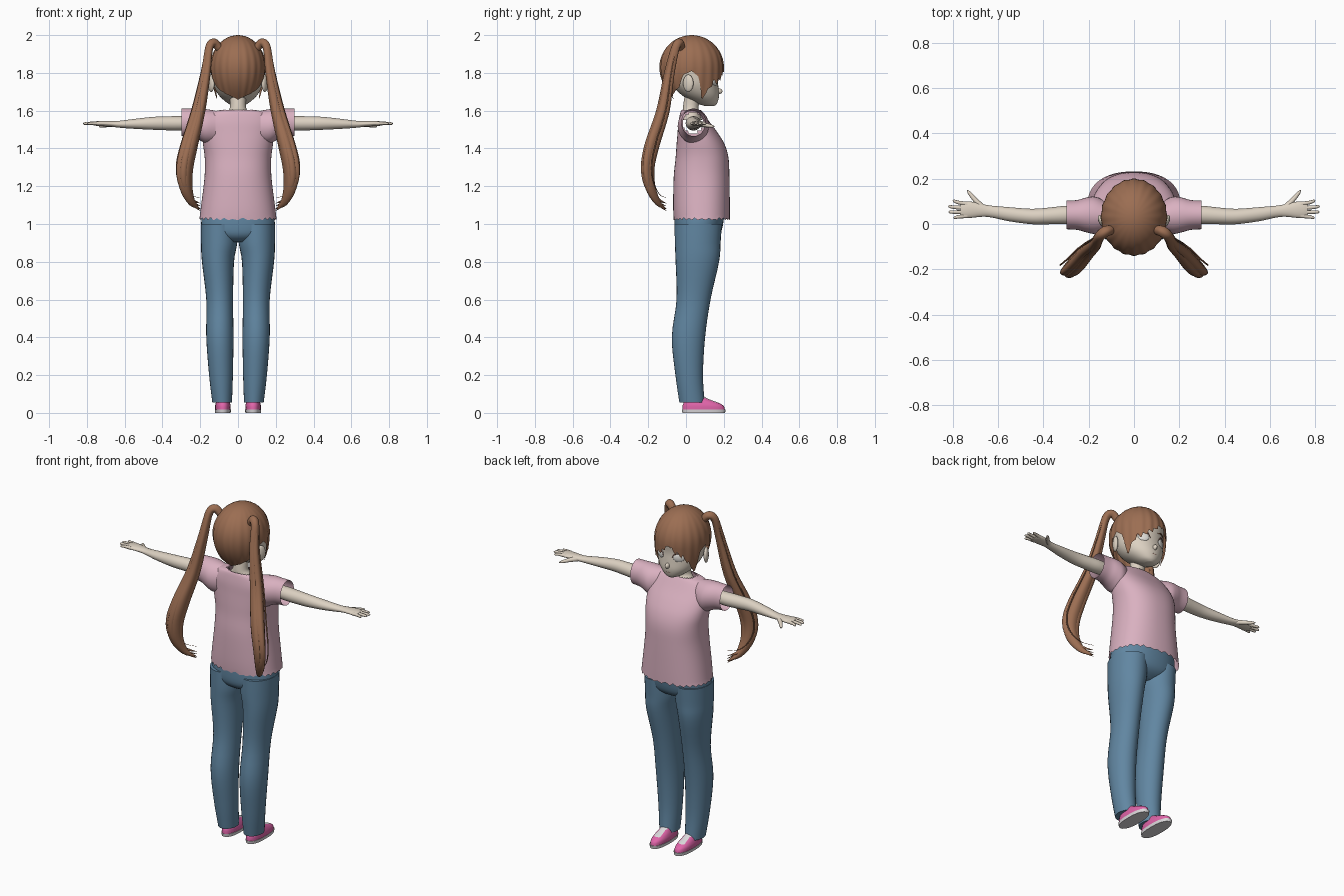
import bpy, bmesh, math, random
from mathutils import Vector, Matrix

random.seed(4)
if "Cube" in bpy.data.objects:
    bpy.data.objects.remove(bpy.data.objects["Cube"], do_unlink=True)


def material(name, r, g, b):
    m = bpy.data.materials.new(name)
    m.use_nodes = True
    m.diffuse_color = (r, g, b, 1)
    m.node_tree.nodes["Principled BSDF"].inputs["Base Color"].default_value = (r, g, b, 1)
    return m


SKIN = material("skin", .72, .64, .54)
SHIRT = material("shirt_pink", .70, .44, .53)
DENIM = material("denim_blue", .12, .24, .36)
HAIR = material("hair_brown", .33, .155, .085)
SHOE = material("shoe_pink", .75, .13, .40)
WHITE = material("sole_white", .72, .70, .72)
EYE = material("eye_white", .76, .74, .70)
LIP = material("lip_rose", .55, .27, .22)
made = []


def finish(name, bm, mat, mirror=False):
    bmesh.ops.recalc_face_normals(bm, faces=bm.faces[:])
    me = bpy.data.meshes.new(name)
    bm.to_mesh(me)
    bm.free()
    me.materials.append(mat)
    ob = bpy.data.objects.new(name, me)
    bpy.context.scene.collection.objects.link(ob)
    if mirror:
        ob.modifiers.new("mirror", "MIRROR").use_mirror_merge = False
    made.append(ob)
    return ob


def spline(rows, steps):
    """Catmull-Rom through rows of (x, y, z, radius_a, radius_b)."""
    out = []
    for i in range(len(rows) - 1):
        a, b, c, d = (rows[min(max(i + k, 0), len(rows) - 1)] for k in (-1, 0, 1, 2))
        for s in range(steps):
            t = s / steps
            out.append([q + .5 * t * (r - p + t * (2 * p - 5 * q + 4 * r - w
                        + t * (3 * (q - r) + w - p))) for p, q, r, w in zip(a, b, c, d)])
    return out + [list(rows[-1])]


def loft(name, rows, mat, axis=None, n=24, power=2, caps=True, mirror=False, steps=4):
    """Skin rings along rows; rings lie across a fixed axis or follow the path."""
    rows = spline(rows, steps)
    bm, rings = bmesh.new(), []
    for i, (x, y, z, ra, rb) in enumerate(rows):
        if axis == "z":
            u, v = Vector((1, 0, 0)), Vector((0, 1, 0))
        elif axis == "x":
            u, v = Vector((0, 1, 0)), Vector((0, 0, 1))
        else:
            lo, hi = rows[max(i - 1, 0)], rows[min(i + 1, len(rows) - 1)]
            t = (Vector(hi[:3]) - Vector(lo[:3])).normalized()
            u = t.cross(Vector((.5, 1, .1))).normalized()
            v = t.cross(u)
        ring = []
        for k in range(n):
            a = math.tau * k / n
            c, s = (math.copysign(abs(f) ** (2 / power), f) for f in (math.cos(a), math.sin(a)))
            ring.append(bm.verts.new(Vector((x, y, z)) + u * c * max(ra, .001) + v * s * max(rb, .001)))
        rings.append(ring)
    for r0, r1 in zip(rings, rings[1:]):
        for k in range(n):
            j = (k + 1) % n
            bm.faces.new((r0[k], r0[j], r1[j], r1[k]))
    if caps:
        bm.faces.new(rings[0])
        bm.faces.new(rings[-1])
    return finish(name, bm, mat, mirror)


def ellipsoid(name, loc, size, mat, turn=0, mirror=False):
    bm = bmesh.new()
    m = Matrix.Translation(loc) @ Matrix.Rotation(turn, 4, "Z") @ Matrix.Diagonal((*size, 1))
    bmesh.ops.create_uvsphere(bm, u_segments=20, v_segments=12, radius=1, matrix=m)
    return finish(name, bm, mat, mirror)


def vertical(rows):
    """Rows of z, y back, y front, half width become centred rings."""
    return [(0, (b + f) / 2, z, w, (f - b) / 2) for z, b, f, w in rows]


# Shirt body: open hem and neck, with armholes hidden under the sleeves
torso = loft("shirt_body", vertical([
    (1.02, -.065, .232, .205), (1.1, -.068, .232, .195), (1.25, -.065, .23, .177),
    (1.35, -.055, .225, .176), (1.42, -.05, .205, .185), (1.48, -.045, .17, .19),
    (1.54, -.04, .125, .185), (1.59, -.03, .09, .145), (1.605, -.022, .078, .078)]),
    SHIRT, "z", n=60, power=2.3, caps=False)
verts = torso.data.vertices
for k in range(0, 60, 2):
    verts[k].co.z += random.uniform(.004, .019)
    verts[len(verts) - 1 - k].co.z -= random.uniform(.004, .012)
bm = bmesh.new()
bm.from_mesh(torso.data)
holes = [f for f in bm.faces if abs((c := f.calc_center_median()).x) > .09
         and math.hypot(c.y - .037, c.z - 1.535) < .055]
bmesh.ops.delete(bm, geom=holes, context="FACES")
bm.to_mesh(torso.data)
bm.free()
loft("shirt_sleeves", [(.12, .032, 1.515, .066, .085), (.17, .038, 1.518, .082, .09),
     (.21, .04, 1.529, .077, .082), (.25, .04, 1.536, .066, .075), (.298, .04, 1.538, .063, .073)],
     SHIRT, "x", n=32, caps=False, mirror=True)

# Trousers: hips and two legs
loft("trouser_hips", vertical([(.905, -.01, .12, .08), (.93, -.045, .165, .15),
     (.97, -.06, .19, .193), (1.06, -.06, .205, .19)]), DENIM, "z", n=40, power=2.2)
loft("trouser_legs", [(.1, .065, 1.0, .097, .125), (.1, .062, .9, .096, .121),
     (.106, .06, .8, .085, .115), (.097, .04, .6, .071, .09), (.096, .013, .4, .072, .088),
     (.09, .017, .2, .063, .073), (.084, .032, .055, .052, .067)], DENIM, "z", n=28, mirror=True)

# Shoes: pale sole, pink upper with a pale tongue
loft("shoe_soles", [(.08, .094, 0, .041, .113), (.08, .094, .018, .043, .116)],
     WHITE, "z", power=2.4, mirror=True)
upper = loft("shoe_uppers", [(.08, .093, .016, .041, .113), (.08, .09, .038, .041, .108),
             (.08, .078, .055, .037, .09), (.08, .055, .072, .032, .068),
             (.08, .035, .095, .028, .045)], SHOE, "z", power=2.3, mirror=True)
upper.data.materials.append(WHITE)
for p in upper.data.polygons:
    if abs(p.center.x - .08) < .02 and .08 < p.center.y < .165 and p.center.z > .05:
        p.material_index = 1

# Arms, fingers and thumbs
loft("arms", [(.22, .04, 1.535, .035, .035), (.3, .04, 1.533, .04, .038),
     (.37, .036, 1.533, .037, .037), (.45, .033, 1.533, .034, .034), (.55, .043, 1.53, .031, .026),
     (.63, .055, 1.528, .026, .018), (.67, .06, 1.53, .028, .015), (.72, .063, 1.532, .036, .014),
     (.75, .062, 1.532, .035, .012), (.765, .061, 1.532, .028, .009)], SKIN, "x", mirror=True)
for name, y0, x1, y1 in (("index", .088, .80, .102), ("middle", .07, .82, .078),
                         ("ring", .052, .818, .053), ("little", .036, .797, .028)):
    loft(name + "_fingers", [(.735, y0, 1.532, .010, .010), (x1 - .025, (y0 + y1) / 2, 1.533, .008, .008),
         (x1 - .005, y1, 1.531, .006, .006), (x1, y1, 1.53, .001, .001)], SKIN, n=10, mirror=True)
loft("thumbs", [(.665, .072, 1.528, .014, .012), (.695, .1, 1.524, .012, .011),
     (.725, .135, 1.518, .008, .008), (.735, .15, 1.516, .002, .002)], SKIN, n=12, mirror=True)

# Neck and head
loft("neck", [(0, .03, 1.55, .09, .055), (0, .028, 1.59, .06, .045), (0, .025, 1.62, .042, .041),
     (0, .04, 1.69, .045, .045)], SKIN, "z")
loft("head", [(0, .125, 1.625, .02, .025), (0, .11, 1.64, .055, .055), (0, .078, 1.68, .1, .097),
     (0, .052, 1.73, .127, .119), (0, .043, 1.78, .135, .124), (0, .036, 1.85, .138, .138),
     (0, .031, 1.9, .128, .135), (0, .03, 1.94, .1, .112), (0, .03, 1.97, .062, .07),
     (0, .03, 1.985, .015, .015)], SKIN, "z", n=36)
ellipsoid("ears", (.142, .012, 1.745), (.014, .03, .046), SKIN, -.45, True)
ellipsoid("nose", (0, .172, 1.703), (.012, .021, .016), SKIN)
ellipsoid("mouth", (0, .168, 1.664), (.02, .005, .003), LIP)

# Eyes with lash lines and brows
ellipsoid("eyes", (.06, .153, 1.757), (.031, .009, .025), EYE, -.49, True)
loft("eyelashes", [(.028, .172, 1.755, .001, .001), (.042, .17, 1.778, .003, .003),
     (.064, .16, 1.785, .003, .003), (.085, .142, 1.775, .003, .003),
     (.096, .132, 1.757, .001, .001)], LIP, n=8, mirror=True)
loft("eyebrows", [(.025, .169, 1.803, .001, .001), (.055, .163, 1.812, .004, .004),
     (.09, .142, 1.802, .001, .001)], HAIR, n=8, mirror=True)

# Hair cap: a dome whose lower edge follows the fringe, ears and nape
EDGE = [(0, 1.845), (14, 1.80), (30, 1.775), (46, 1.75), (58, 1.70), (68, 1.655), (77, 1.78),
        (90, 1.81), (105, 1.79), (116, 1.725), (140, 1.69), (180, 1.658)]


def edge_height(deg):
    for (a, h0), (b, h1) in zip(EDGE, EDGE[1:]):
        if deg <= b:
            return h0 + (h1 - h0) * (deg - a) / (b - a)
    return EDGE[-1][1]


bm, columns = bmesh.new(), []
COLS, DOME, SKIRT = 120, 12, 8
crown = bm.verts.new((0, .03, 2.0))
for c in range(COLS):
    deg = (c * 360 / COLS + 180) % 360 - 180
    a = math.radians(deg)
    part = abs(deg + 8) if abs(deg) < 40 else abs(deg)
    low = edge_height(part) + (.012 * (c % 4 - 1.5) / 1.5 if abs(deg) < 60 else 0)
    column = []
    for i in range(1, DOME + SKIRT + 1):
        if i <= DOME:
            th = math.pi / 2 * i / DOME
            r, z = math.sin(th), 1.83 + .17 * math.cos(th)
        else:
            z = 1.83 + (low - 1.83) * (i - DOME) / SKIRT
            r = 1 - (.25 - .2 * math.cos(a)) * (max(1.83 - z, 0) / .17) ** 2
        r *= 1 + .012 * math.cos(c * math.tau / 6) * min(1, i / DOME)
        column.append(bm.verts.new((.146 * r * math.sin(a), .03 + .169 * r * math.cos(a), z)))
    columns.append(column)
for c in range(COLS):
    p, q = columns[c], columns[(c + 1) % COLS]
    bm.faces.new((crown, p[0], q[0]))
    for i in range(DOME + SKIRT - 1):
        bm.faces.new((p[i], p[i + 1], q[i + 1], q[i]))
finish("hair_cap", bm, HAIR)

# Pigtails: one thick lock with narrower locks beside it
TAIL = [(.095, -.025, 1.925, .02, .02), (.125, -.033, 1.958, .024, .024),
        (.152, -.055, 1.935, .022, .024), (.17, -.088, 1.8, .023, .03),
        (.208, -.122, 1.6, .032, .038), (.255, -.178, 1.42, .042, .04),
        (.28, -.2, 1.3, .042, .034), (.278, -.19, 1.2, .036, .028),
        (.245, -.15, 1.115, .02, .016), (.2, -.105, 1.08, .001, .001)]


def lock(name, dx, dy, dz, scale):
    last = len(TAIL) - 1
    rows = [(x + dx * math.sin(math.pi * (i / last) ** 1.5), y + dy * math.sin(math.pi * (i / last) ** 1.5),
             z + dz * (i / last) ** 3, ra * scale, rb * scale)
            for i, (x, y, z, ra, rb) in enumerate(TAIL)]
    loft(name, rows, HAIR, n=16, power=1.7, mirror=True)


lock("pigtail_main_locks", 0, 0, 0, 1)
lock("pigtail_outer_locks", .022, -.008, .03, .6)
lock("pigtail_inner_locks", -.022, .014, -.01, .55)
lock("pigtail_back_locks", .004, -.022, .015, .5)
lock("pigtail_loose_strands", .045, .02, .06, .1)

bpy.ops.object.select_all(action="DESELECT")
for ob in made:
    ob.select_set(True)
bpy.context.view_layer.objects.active = made[0]
bpy.ops.object.shade_smooth_by_angle(angle=math.radians(45))
